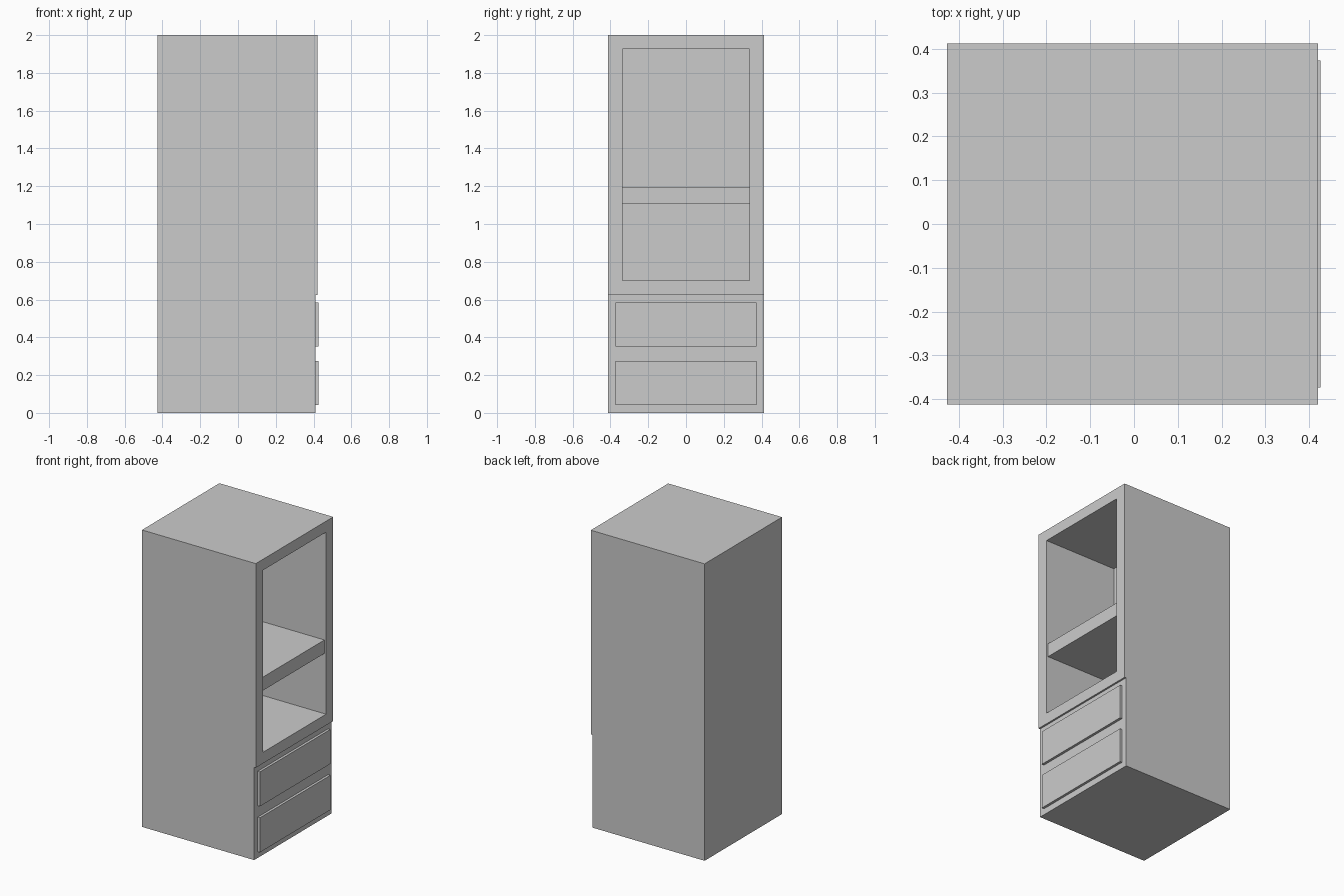
import bpy
from mathutils import Vector

cube = bpy.data.objects.get("Cube")
if cube:
    bpy.data.objects.remove(cube, do_unlink=True)

# Single plain grey finish
grey = bpy.data.materials.new("plain_grey")
grey.use_nodes = True
colour = (0.6, 0.6, 0.6, 1)
grey.diffuse_color = colour
grey.node_tree.nodes["Principled BSDF"].inputs["Base Color"].default_value = colour

BACK, FRONT, FACE = -0.427, 0.409, 0.421   # rear, carcass front, frame front
HALF_WIDTH, OPEN_HALF = 0.412, 0.336


def box(name, x, half_y, z):
    """Box spanning x and z ranges, symmetric in y."""
    low, high = Vector((x[0], -half_y, z[0])), Vector((x[1], half_y, z[1]))
    bpy.ops.mesh.primitive_cube_add(size=1)
    ob = bpy.context.object
    ob.name = ob.data.name = name
    for v in ob.data.vertices:
        v.co = (low + high) / 2 + v.co * (high - low)
    ob.data.materials.append(grey)
    return ob


def cut(ob, cutter):
    mod = ob.modifiers.new("opening", "BOOLEAN")
    mod.operation = "DIFFERENCE"
    mod.solver = "EXACT"
    mod.object = cutter
    bpy.context.view_layer.objects.active = ob
    bpy.ops.object.modifier_apply(modifier=mod.name)


# Carcass and the thin face frame that overhangs the drawers
carcass = box("carcass", (BACK, FRONT), HALF_WIDTH, (0, 2))
frame = box("face_frame", (FRONT, FACE), HALF_WIDTH, (0.625, 2))

# Open compartment cut through both
cutter = box("opening_cutter", (-0.12, 0.6), OPEN_HALF, (0.7, 1.926))
cutter.hide_render = True
cut(carcass, cutter)
cut(frame, cutter)
bpy.data.objects.remove(cutter, do_unlink=True)

# Shelf, set back behind the frame
box("shelf", (-0.12, FRONT), OPEN_HALF, (1.106, 1.197))

# Drawer fronts
for name, z in (("lower_drawer", (0.042, 0.275)), ("upper_drawer", (0.352, 0.584))):
    box(name, (FRONT - 0.005, 0.426), 0.374, z)
